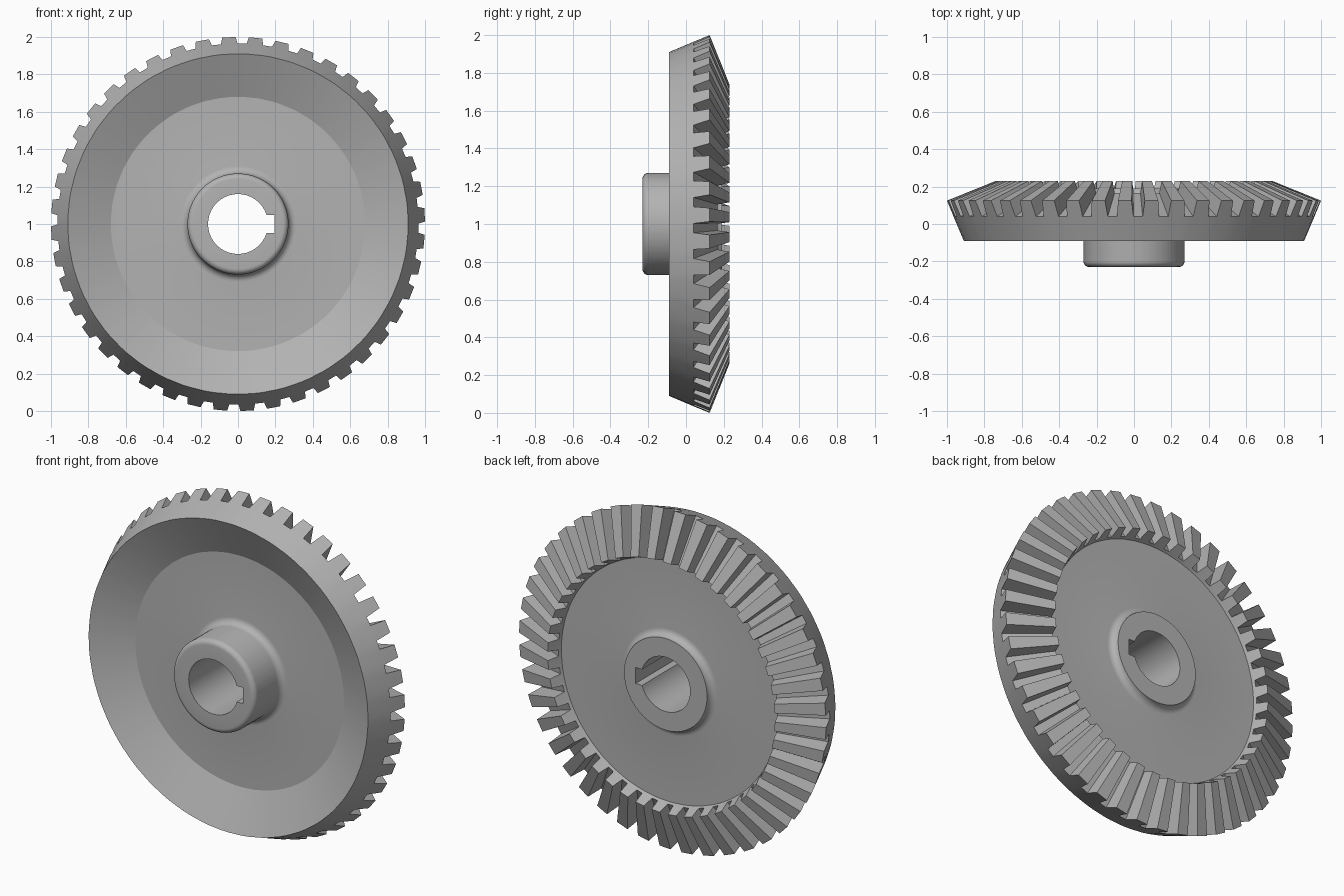
import bpy, bmesh
from math import sin, cos, pi, radians

cube = bpy.data.objects.get("Cube")
if cube:
    bpy.data.objects.remove(cube, do_unlink=True)

TEETH = 44
PHASE = radians(2.8)             # centre of the first tooth
ROOT_HALF, TIP_HALF = 0.046, 0.036   # half tooth angles
CENTRE_Z = 1.0

steel = bpy.data.materials.new("grey_steel")
steel.use_nodes = True
GREY = (0.45, 0.45, 0.45, 1)
steel.diffuse_color = GREY
steel.node_tree.nodes["Principled BSDF"].inputs["Base Color"].default_value = GREY


def arc(r, y, radius, start, end, steps=6):
    """Rounded corner in the (radius, y) profile, angles in degrees."""
    angles = [radians(start + (end - start) * i / steps) for i in range(steps + 1)]
    return [(r + radius * cos(a), y + radius * sin(a)) for a in angles]


def on_axis(bm, r, y, a):
    """Vertex at a radius and angle around the y axis."""
    return bm.verts.new((r * cos(a), y, CENTRE_Z + r * sin(a)))


# Half section of the blank, from the outer tooth root round to the inner one
profile = (
    [(0.965, 0.04), (0.91, -0.09), (0.68, 0.015)]
    + arc(0.31, -0.025, 0.04, 90, 180)       # front hub fillet
    + arc(0.24, -0.20, 0.03, 0, -90)         # rounded hub rim
    + [(0.16, -0.23), (0.16, 0.19), (0.27, 0.19)]
    + arc(0.31, 0.19, 0.04, 180, 270)        # back hub fillet
    + [(0.707, 0.15), (0.714, 0.167)]
)
TIP_OUTER, TIP_INNER = (1.0, 0.125), (0.74, 0.23)

# Revolve the section, two columns per tooth
bm = bmesh.new()
columns = []
for i in range(TEETH):
    centre = PHASE + 2 * pi * i / TEETH
    for side in (-1, 1):
        columns.append([on_axis(bm, r, y, centre + side * ROOT_HALF) for r, y in profile])

for c, col in enumerate(columns):
    nxt = columns[(c + 1) % len(columns)]
    for k in range(len(profile) - 1):
        bm.faces.new((col[k], col[k + 1], nxt[k + 1], nxt[k]))
    if c % 2:
        # Floor of the gap between teeth
        bm.faces.new((col[-1], col[0], nxt[0], nxt[-1]))
    else:
        # Straight tapered tooth
        centre = PHASE + pi * c / TEETH
        oa, ob = [on_axis(bm, *TIP_OUTER, centre + s * TIP_HALF) for s in (-1, 1)]
        ia, ib = [on_axis(bm, *TIP_INNER, centre + s * TIP_HALF) for s in (-1, 1)]
        for face in ((col[0], nxt[0], ob, oa), (oa, ob, ib, ia),
                     (ia, ib, nxt[-1], col[-1]),
                     (col[0], oa, ia, col[-1]), (nxt[0], nxt[-1], ib, ob)):
            bm.faces.new(face)
bmesh.ops.recalc_face_normals(bm, faces=bm.faces)
mesh = bpy.data.meshes.new("bevel_gear")
bm.to_mesh(mesh)
bm.free()
mesh.materials.append(steel)
gear = bpy.data.objects.new("bevel_gear", mesh)
bpy.context.collection.objects.link(gear)

# Keyway cut through the bore
bpy.ops.mesh.primitive_cube_add(size=1, location=(0.145, 0, CENTRE_Z))
cutter = bpy.context.object
cutter.name = "keyway_cutter"
cutter.scale = (0.1, 1, 0.094)
cutter.hide_render = True
cutter.data.materials.append(steel)

bpy.ops.object.select_all(action="DESELECT")
gear.select_set(True)
bpy.context.view_layer.objects.active = gear
cut = gear.modifiers.new("keyway", "BOOLEAN")
cut.operation = "DIFFERENCE"
cut.solver = "EXACT"
cut.object = cutter
bpy.ops.object.modifier_apply(modifier=cut.name)
bpy.data.objects.remove(cutter, do_unlink=True)
bpy.ops.object.shade_smooth_by_angle(angle=radians(20))
